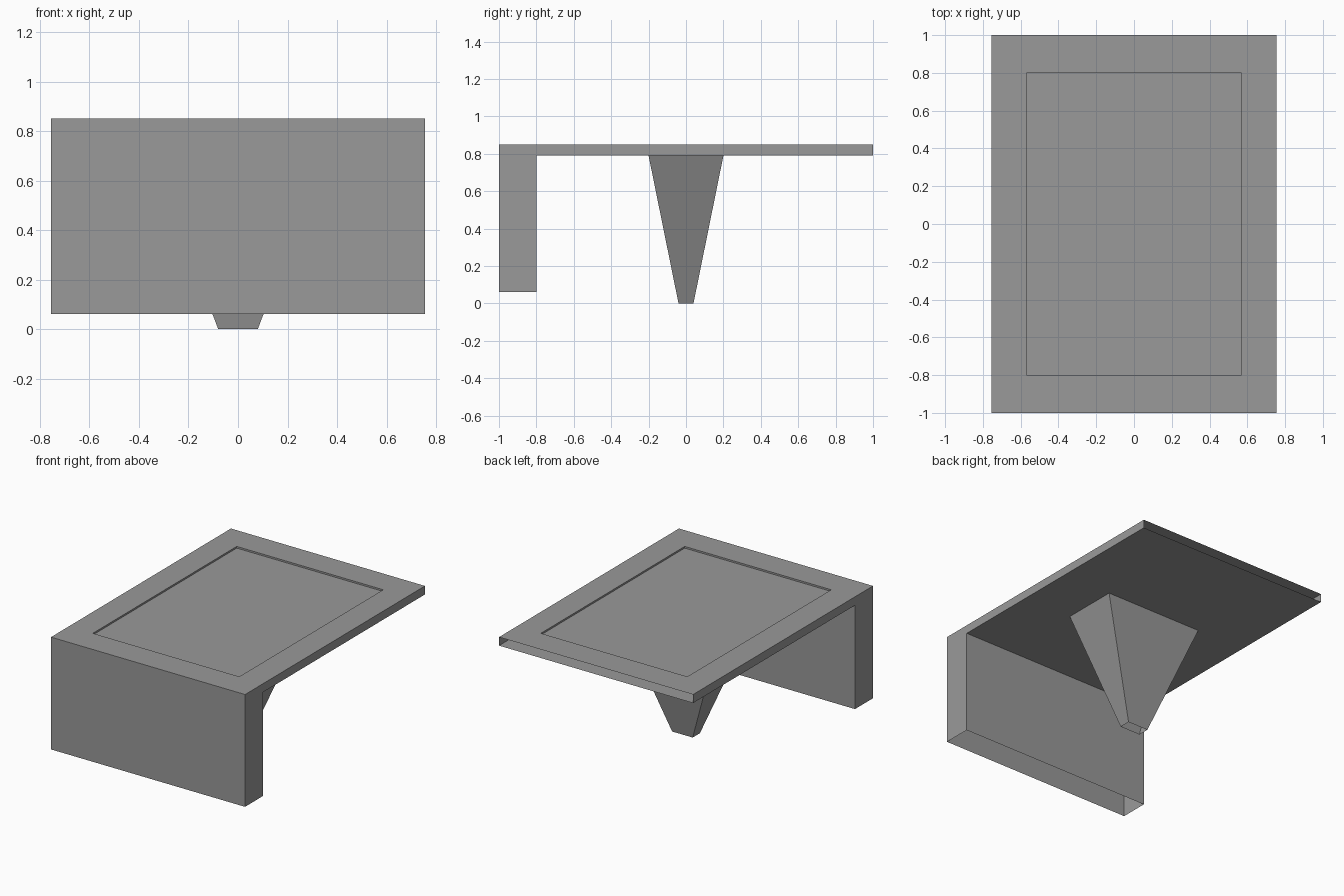
import bpy
import bmesh

cube = bpy.data.objects.get("Cube")
if cube:
    bpy.data.objects.remove(cube, do_unlink=True)

GREY = (0.32, 0.32, 0.32, 1.0)
mat = bpy.data.materials.new("mid_grey")
mat.use_nodes = True
mat.diffuse_color = GREY
mat.node_tree.nodes["Principled BSDF"].inputs["Base Color"].default_value = GREY


def finish(bm, name):
    """Turn a bmesh into a flat-shaded object."""
    bmesh.ops.recalc_face_normals(bm, faces=bm.faces)
    mesh = bpy.data.meshes.new(name)
    bm.to_mesh(mesh)
    bm.free()
    mesh.materials.append(mat)
    obj = bpy.data.objects.new(name, mesh)
    bpy.context.collection.objects.link(obj)
    return obj


def loft(bm, ring_a, ring_b, skip=()):
    """Bridge two equal rings with quads, leaving out the skipped sides."""
    a = [bm.verts.new(p) for p in ring_a]
    b = [bm.verts.new(p) for p in ring_b]
    n = len(a)
    for i in range(n):
        if i not in skip:
            j = (i + 1) % n
            bm.faces.new((a[i], a[j], b[j], b[i]))
    return a, b


# Table top and front panel: hollow L profile, open at the panel foot and back edge
HALF_W, TOP, UNDER, FOOT = 0.755, 0.85, 0.79, 0.06
profile = [(-0.8, FOOT), (-0.8, UNDER), (1, UNDER), (1, TOP), (-1, TOP), (-1, FOOT)]
bm = bmesh.new()
left, right = loft(bm,
                   [(HALF_W, y, z) for y, z in profile],
                   [(-HALF_W, y, z) for y, z in profile],
                   skip=(2, 5))
bm.faces.new(left)
bm.faces.new(right)
bmesh.ops.recalc_face_normals(bm, faces=bm.faces)

# Shallow rectangular recess in the top
top = next(f for f in bm.faces if all(abs(v.co.z - TOP) < 1e-4 for v in f.verts))
bmesh.ops.inset_individual(bm, faces=[top], thickness=0.1)
for v in top.verts:
    v.co.x = 0.57 if v.co.x > 0 else -0.57
    v.co.y = 0.8 if v.co.y > 0 else -0.8
floor = bmesh.ops.extrude_discrete_faces(bm, faces=[top])["faces"][0]
for v in floor.verts:
    v.co.z -= 0.012
finish(bm, "table_top_and_front_panel")


# Tapered central leg, open at both ends
def rect(hx, hy, z):
    return [(hx, hy, z), (-hx, hy, z), (-hx, -hy, z), (hx, -hy, z)]


bm = bmesh.new()
loft(bm, rect(0.08, 0.04, 0), rect(0.38, 0.2, UNDER))
finish(bm, "tapered_leg")
